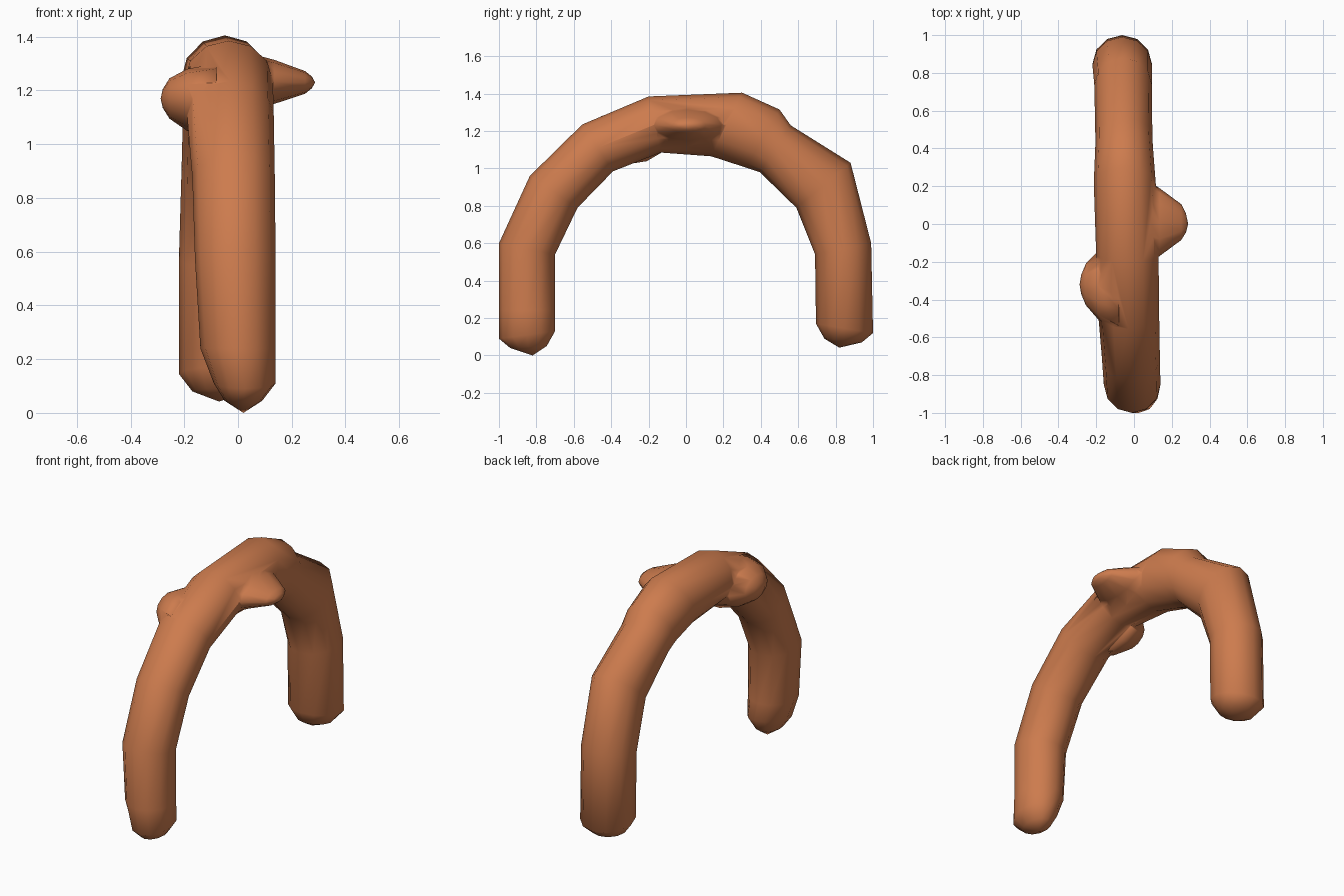
import bpy, bmesh, math
from mathutils import Vector

if "Cube" in bpy.data.objects:
    bpy.data.objects.remove(bpy.data.objects["Cube"])

clay = bpy.data.materials.new("terracotta")
clay.diffuse_color = (0.61, 0.20, 0.076, 1)
clay.use_nodes = True
clay.node_tree.nodes["Principled BSDF"].inputs["Base Color"].default_value = clay.diffuse_color
SIDES = 12


def loft(name, rings, start=None, end=None):
    """Skin a list of point rings; close each end with a tip point or a cap."""
    bm = bmesh.new()
    loops = [[bm.verts.new(p) for p in r] for r in rings]
    n = len(loops[0])
    for a, b in zip(loops, loops[1:]):
        for i in range(n):
            j = (i + 1) % n
            bm.faces.new((a[i], a[j], b[j], b[i]))
    for loop, tip in ((loops[0], start), (loops[-1], end)):
        if tip is None:
            bm.faces.new(loop)
        else:
            t = bm.verts.new(tip)
            for i in range(n):
                bm.faces.new((loop[i], loop[(i + 1) % n], t))
    bmesh.ops.recalc_face_normals(bm, faces=bm.faces[:])
    me = bpy.data.meshes.new(name)
    bm.to_mesh(me)
    bm.free()
    me.materials.append(clay)
    me.polygons.foreach_set("use_smooth", [True] * len(me.polygons))
    ob = bpy.data.objects.new(name, me)
    bpy.context.collection.objects.link(ob)
    return ob


def ring(center, u, v):
    c, u, v = Vector(center), Vector(u), Vector(v)
    steps = [2 * math.pi * i / SIDES for i in range(SIDES)]
    return [c + u * math.cos(t) + v * math.sin(t) for t in steps]


def arch_ring(oy, oz, iy, iz, x0, x1):
    """Cross-section between an outer and an inner point of the side profile."""
    return ring(((x0 + x1) / 2, (oy + iy) / 2, (oz + iz) / 2),
                (0, (oy - iy) / 2, (oz - iz) / 2), ((x1 - x0) / 2, 0, 0))


# Arch: outer y, z, inner y, z, left x, right x
sections = [
    (-0.94, 0.04, -0.745, 0.05, -0.05, 0.09),
    (-1.00, 0.09, -0.70, 0.13, -0.09, 0.14),
    (-1.00, 0.24, -0.70, 0.24, -0.14, 0.14),
    (-1.00, 0.60, -0.70, 0.54, -0.16, 0.14),
    (-0.835, 0.96, -0.58, 0.79, -0.17, 0.137),
    (-0.555, 1.235, -0.39, 0.985, -0.19, 0.133),
    (-0.20, 1.385, -0.135, 1.085, -0.20, 0.13),
    (0.30, 1.405, 0.135, 1.065, -0.213, 0.115),
    (0.50, 1.315, 0.32, 1.005, -0.205, 0.10),
    (0.56, 1.23, 0.395, 0.98, -0.205, 0.097),
    (0.88, 1.03, 0.59, 0.79, -0.21, 0.095),
    (0.99, 0.60, 0.69, 0.54, -0.22, 0.095),
    (1.00, 0.12, 0.695, 0.17, -0.22, 0.095),
    (0.94, 0.07, 0.74, 0.09, -0.17, 0.04),
]
arch = loft("arch", [arch_ring(*s) for s in sections],
            (0.02, -0.82, 0.0), (-0.07, 0.82, 0.042))


# Side knobs: x, y, z, half length, half height
def knob(name, rows, tip):
    return loft(name, [ring((x, y, z), (0, ry, 0), (0, 0, rz))
                       for x, y, z, ry, rz in rows], None, tip)


knobs = [
    knob("right_knob", [(0.0, 0.01, 1.22, 0.27, 0.13),
                        (0.135, 0.01, 1.232, 0.18, 0.082),
                        (0.25, 0.01, 1.23, 0.095, 0.042),
                        (0.275, 0.005, 1.23, 0.05, 0.022)], (0.287, 0.0, 1.23)),
    knob("left_knob", [(-0.08, -0.33, 1.16, 0.24, 0.14),
                       (-0.19, -0.325, 1.165, 0.18, 0.115),
                       (-0.255, -0.32, 1.17, 0.11, 0.075),
                       (-0.28, -0.32, 1.17, 0.05, 0.035)], (-0.288, -0.32, 1.17)),
]

# Merge the knobs into the arch
for k in knobs:
    m = arch.modifiers.new("join_" + k.name, 'BOOLEAN')
    m.operation, m.solver, m.object = 'UNION', 'EXACT', k
    bpy.context.view_layer.objects.active = arch
    bpy.ops.object.modifier_apply(modifier=m.name)
    bpy.data.objects.remove(k)
